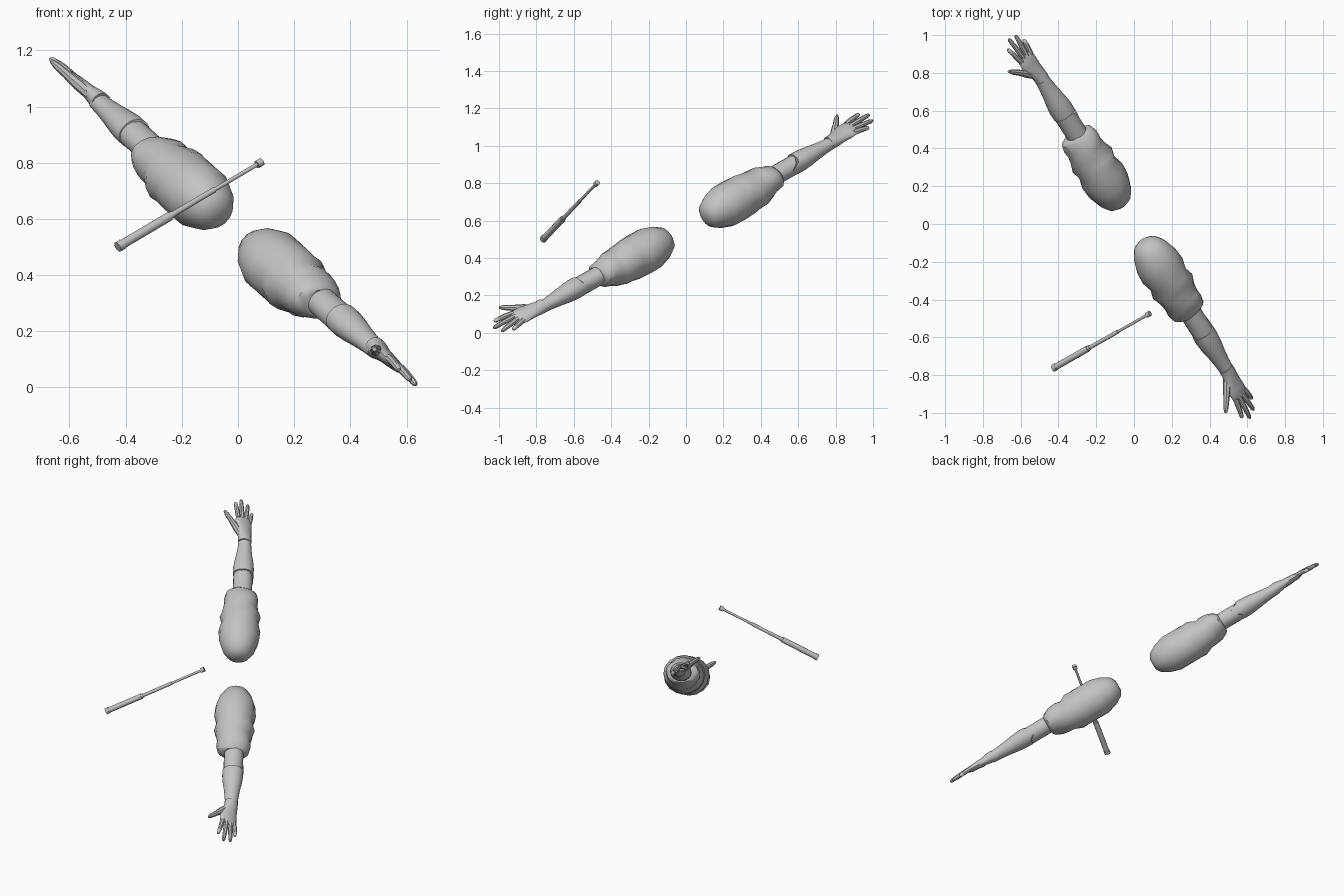
import bpy, bmesh, math
from mathutils import Vector, Matrix

if "Cube" in bpy.data.objects:
    bpy.data.objects.remove(bpy.data.objects["Cube"], do_unlink=True)

grey = bpy.data.materials.new("plain_grey")
grey.use_nodes = True
GREY = (0.55, 0.55, 0.55, 1)
grey.diffuse_color = GREY
grey.node_tree.nodes["Principled BSDF"].inputs["Base Color"].default_value = GREY

# Arm frame: the arms lie along one slanted axis, mirrored about the middle
MIDDLE = Vector((0, 0, 0.58))
AXIS = Vector((-0.484, 0.761, 0.432)).normalized()
SIDE = AXIS.cross(Vector((0, 0, 1))).normalized()
UP = SIDE.cross(AXIS)
ARM = Matrix((SIDE, UP, AXIS)).transposed()

# Hand frame inside the arm frame: across the knuckles, and out of the hand's back
ACROSS = Vector((-0.83, 0.55, 0)).normalized()
BACK = Vector((0.55, 0.83, 0)).normalized()


def loft(name, rings, hint, place, sides=12, fold=None, edge=None):
    """Skin of elliptical rings (centre, half width, half thickness) along a path."""
    bm = bmesh.new()
    centres = [Vector(r[0]) for r in rings]
    loops = []
    for i, (c, ru, rv) in enumerate(rings):
        tan = (centres[min(i + 1, len(rings) - 1)] - centres[max(i - 1, 0)]).normalized()
        u = (hint - tan * hint.dot(tan)).normalized()
        v = tan.cross(u)
        loop = []
        for k in range(sides):
            a = math.tau * k / sides
            f = fold(centres[i].z, a) if fold else 1
            p = centres[i] + (u * ru * math.cos(a) + v * rv * math.sin(a)) * f
            if edge and i == 0:
                p += tan * edge(a)
            loop.append(bm.verts.new(place(p)))
        loops.append(loop)
    for lo, hi in zip(loops, loops[1:]):
        for k in range(sides):
            j = (k + 1) % sides
            bm.faces.new((lo[k], lo[j], hi[j], hi[k]))
    bm.faces.new(loops[0])
    bm.faces.new(loops[-1])
    bmesh.ops.recalc_face_normals(bm, faces=bm.faces)
    mesh = bpy.data.meshes.new(name)
    bm.to_mesh(mesh)
    bm.free()
    mesh.materials.append(grey)
    ob = bpy.data.objects.new(name, mesh)
    bpy.context.collection.objects.link(ob)
    bpy.ops.object.select_all(action="DESELECT")
    ob.select_set(True)
    bpy.context.view_layer.objects.active = ob
    bpy.ops.object.shade_smooth_by_angle(angle=math.radians(40))
    return ob


def sleeve_fold(s, a):
    """Slanted cloth folds that fade out at the shoulder."""
    depth = 0.06 * min(1, max(0, (s - 0.25) / 0.15))
    return 1 + depth * math.sin(2 * a + 45 * s)


def elbow_point(a):
    """Pointed flap of the forearm cover over the elbow."""
    d = abs((a + 0.4 + math.pi) % math.tau - math.pi)
    return -0.07 * max(0, 1 - d / 0.75)


def on_arm(s, x=0, y=0):
    return Vector((x, y, s))


def on_hand(a, b, lift=0):
    return on_arm(1.02 + a) + ACROSS * b + BACK * lift


def build_arm(label, sign):
    def place(p):
        return MIDDLE + ARM @ Vector((p.x, p.y, p.z * sign))

    X = Vector((1, 0, 0))
    # Loose upper sleeve with rounded shoulder end
    sleeve = [(0.125, .035, .035), (0.145, .07, .068), (0.19, .098, .095),
              (0.26, .12, .117), (0.33, .122, .119), (0.39, .116, .112),
              (0.44, .117, .115), (0.49, .106, .1), (0.53, .106, .092),
              (0.57, .1, .082), (0.61, .09, .07), (0.625, .07, .055)]
    loft(label + "_sleeve", [(on_arm(s, -.005, -.018 if s < .5 else -.012), u, v)
                             for s, u, v in sleeve], X, place, 16, sleeve_fold)
    # Bare elbow under the forearm cover
    loft(label + "_elbow", [(on_arm(s, 0, -.008), .058, .052) for s in (.58, .66, .72, .79)],
         X, place, 16)
    # Forearm cover with pointed elbow flap
    forearm = [(0.76, .062, .056), (0.8, .063, .056), (0.85, .058, .051),
               (0.91, .048, .043), (0.97, .041, .036), (1.025, .037, .033)]
    loft(label + "_forearm", [(on_arm(s, 0, -.005), u, v) for s, u, v in forearm],
         X, place, 24, edge=elbow_point)
    # Glove cuff and palm
    palm = [(-.015, 0, .041, .036), (.015, 0, .042, .034), (.06, .008, .049, .026),
            (.11, .014, .057, .023), (.15, .015, .056, .019), (.168, .015, .045, .012)]
    loft(label + "_palm", [(on_hand(a, b), u, v) for a, b, u, v in palm], ACROSS, place, 14)
    # Fingers: knuckle and tip as (along, across)
    fingers = {"index": ((.15, .055), (.262, .078)), "middle": ((.155, .029), (.3, .038)),
               "ring": ((.152, .003), (.283, -.01)), "little": ((.14, -.024), (.23, -.04))}
    for finger, (root, tip) in fingers.items():
        rings = []
        for t, r in ((0, .014), (.35, .0145), (.65, .013), (.92, .011), (1, .006)):
            a = root[0] + (tip[0] - root[0]) * t
            b = root[1] + (tip[1] - root[1]) * t
            rings.append((on_hand(a, b, .004 - .008 * t * t), r, r))
        loft(f"{label}_{finger}_finger", rings, BACK, place, 8)
    # Thumb
    thumb = [(.03, .02, .02), (.075, .06, .021), (.115, .097, .016),
             (.15, .132, .0135), (.168, .148, .007)]
    loft(label + "_thumb", [(on_hand(a, b, -.006), r, r) for a, b, r in thumb], BACK, place, 8)


build_arm("right_arm", 1)
build_arm("left_arm", -1)

# Telescopic baton: butt cap, grip, two shafts and tip knob
butt = Vector((-0.428, -0.764, 0.5))
tip = Vector((0.085, -0.473, 0.804))
parts = {"baton_butt": (0, .03, .0195), "baton_grip": (.025, .36, .017),
         "baton_collar": (.36, .38, .0135), "baton_lower_shaft": (.37, .67, .0105),
         "baton_upper_shaft": (.66, .97, .0075), "baton_knob": (.965, 1, .0145)}
for name, (start, end, r) in parts.items():
    loft(name, [(butt.lerp(tip, t), r, r) for t in (start, end)],
         Vector((0, 0, 1)), lambda p: p, 12)
